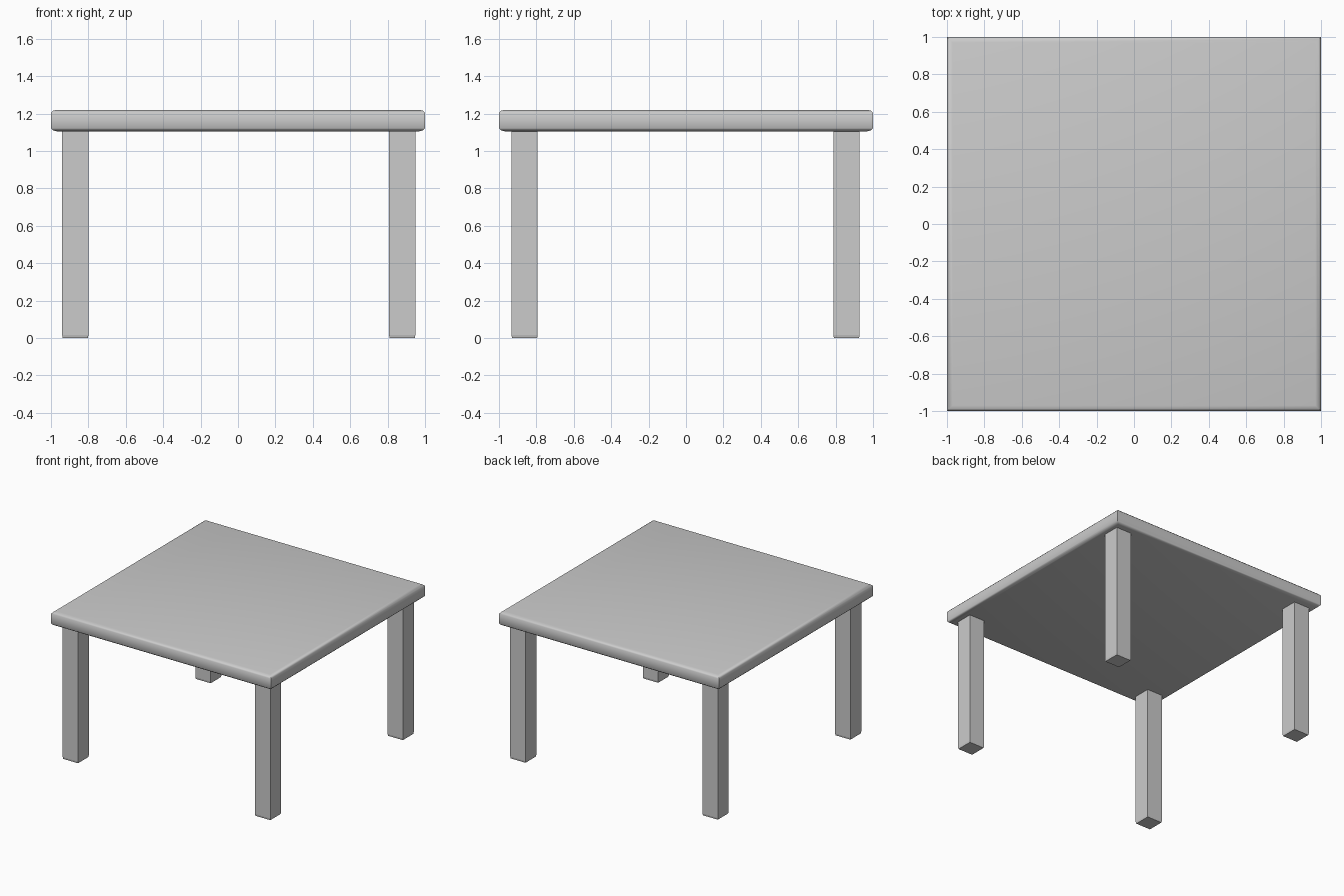
import bpy, bmesh

if "Cube" in bpy.data.objects:
    bpy.data.objects.remove(bpy.data.objects["Cube"])


def make_object(name, bm):
    bmesh.ops.recalc_face_normals(bm, faces=bm.faces)
    mesh = bpy.data.meshes.new(name)
    bm.to_mesh(mesh)
    bm.free()
    obj = bpy.data.objects.new(name, mesh)
    bpy.context.collection.objects.link(obj)
    return obj


def square_stack(name, rings, cx=0.0, cy=0.0):
    """Skin a stack of square rings given as (half width, height)."""
    bm = bmesh.new()
    loops = [[bm.verts.new((cx + sx * h, cy + sy * h, z))
              for sx, sy in ((-1, -1), (1, -1), (1, 1), (-1, 1))]
             for h, z in rings]
    for low, high in zip(loops, loops[1:]):
        for i in range(4):
            j = (i + 1) % 4
            bm.faces.new((low[i], low[j], high[j], high[i]))
    bm.faces.new(loops[0][::-1])
    bm.faces.new(loops[-1])
    return make_object(name, bm)


# Table top: softened upper and lower rims, sharp vertical corners
edge = [(0.97, 1.105), (0.988, 1.11), (1.0, 1.122)]
rings = edge + [(h, 2.325 - z) for h, z in reversed(edge)]
top = square_stack("table_top", rings)
bpy.context.view_layer.objects.active = top
top.select_set(True)
bpy.ops.object.shade_smooth_by_angle(angle=0.9)
top.select_set(False)

# Four square legs, with a barely eased foot
for side, x in (("left", -0.87), ("right", 0.878)):
    for end, y in (("front", -0.863), ("back", 0.858)):
        square_stack(f"{end}_{side}_leg",
                     [(0.067, 0.0), (0.07, 0.015), (0.07, 1.11)], x, y)
